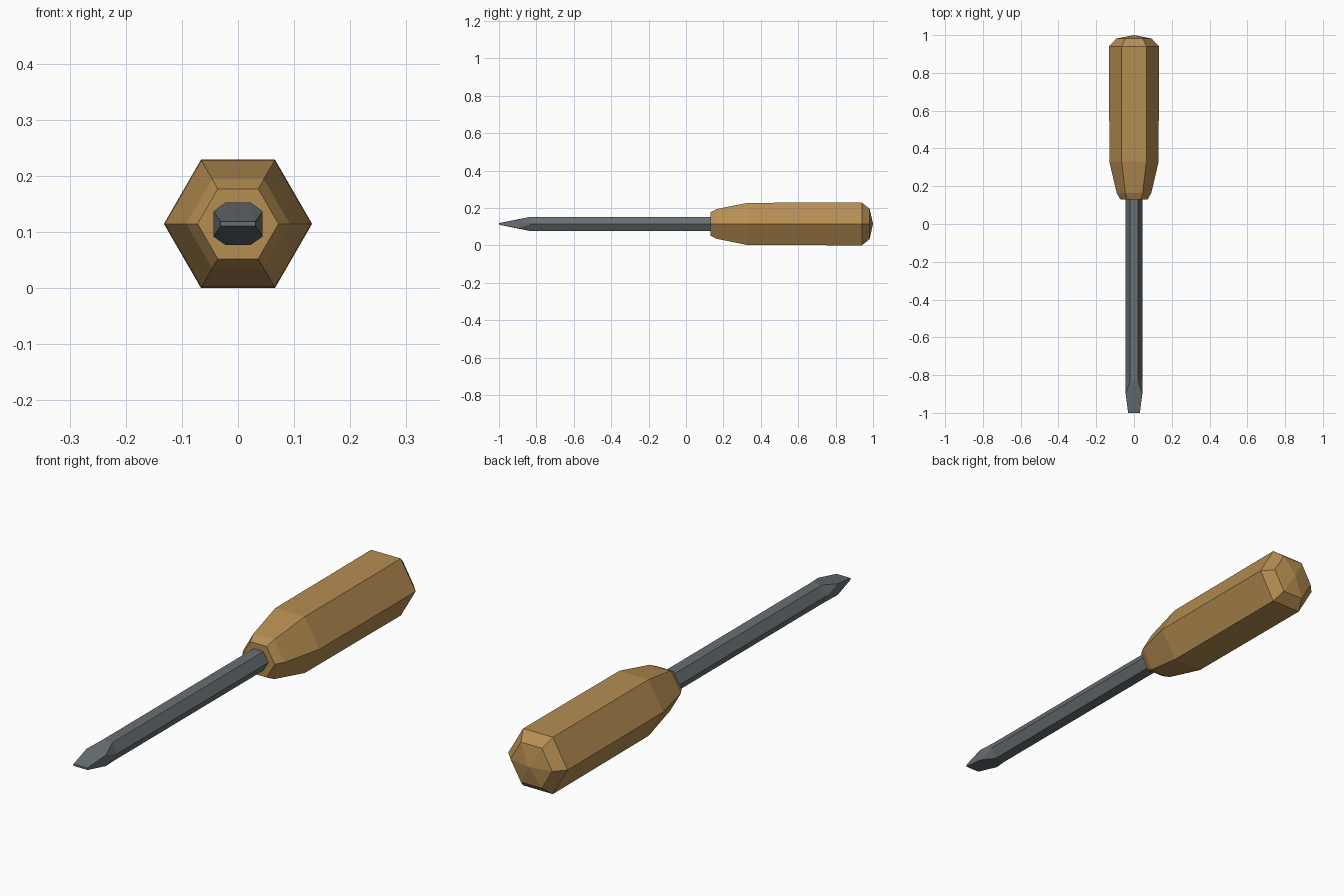
import bpy, bmesh, math

if "Cube" in bpy.data.objects:
    bpy.data.objects.remove(bpy.data.objects["Cube"])

CZ = 0.1143          # height of the tool's axis


def material(name, color):
    m = bpy.data.materials.new(name)
    m.diffuse_color = (*color, 1.0)
    m.use_nodes = True
    m.node_tree.nodes["Principled BSDF"].inputs["Base Color"].default_value = m.diffuse_color
    return m


def finish(bm, name, mat):
    bmesh.ops.recalc_face_normals(bm, faces=bm.faces[:])
    me = bpy.data.meshes.new(name)
    bm.to_mesh(me)
    bm.free()
    me.materials.append(mat)
    ob = bpy.data.objects.new(name, me)
    bpy.context.collection.objects.link(ob)
    return ob


def hexagon(r, y):
    return [(r * math.cos(i * math.pi / 3), y, CZ + r * math.sin(i * math.pi / 3))
            for i in range(6)]


def hex_loft(name, profile, mat, apex=None):
    """Six-sided body through (y, radius) rings, with an optional pointed end."""
    bm = bmesh.new()
    rings = [[bm.verts.new(p) for p in hexagon(r, y)] for y, r in profile]
    for a, b in zip(rings, rings[1:]):
        for i in range(6):
            j = (i + 1) % 6
            bm.faces.new((a[i], a[j], b[j], b[i]))
    bm.faces.new(rings[0])
    if apex is None:
        bm.faces.new(rings[-1])
    else:
        tip = bm.verts.new((0, apex, CZ))
        for i in range(6):
            bm.faces.new((rings[-1][i], rings[-1][(i + 1) % 6], tip))
    return finish(bm, name, mat)


wood = material("ochre handle", (0.47, 0.27, 0.085))
steel = material("grey steel", (0.138, 0.162, 0.171))

# Handle: narrow collar, swelling grip, chamfered and slightly domed butt
hex_loft("handle", [(0.13, 0.072), (0.165, 0.092), (0.33, 0.1305),
                    (0.94, 0.132), (0.982, 0.093)], wood, apex=1.0)

# Shaft
hex_loft("shaft", [(-0.83, 0.044), (0.16, 0.044)], steel)

# Blade tip: hexagon flattening into a wedge
bm = bmesh.new()
points = hexagon(0.044, -0.83)
for y, x, h in [(-0.9, 0.044, 0.0225), (-1.0, 0.031, 0.004)]:
    points += [(sx * x, y, CZ + sz * h) for sx in (-1, 1) for sz in (-1, 1)]
for p in points:
    bm.verts.new(p)
bmesh.ops.convex_hull(bm, input=bm.verts[:])
bmesh.ops.dissolve_limit(bm, angle_limit=math.radians(1),
                         verts=bm.verts[:], edges=bm.edges[:])
finish(bm, "blade_tip", steel)
